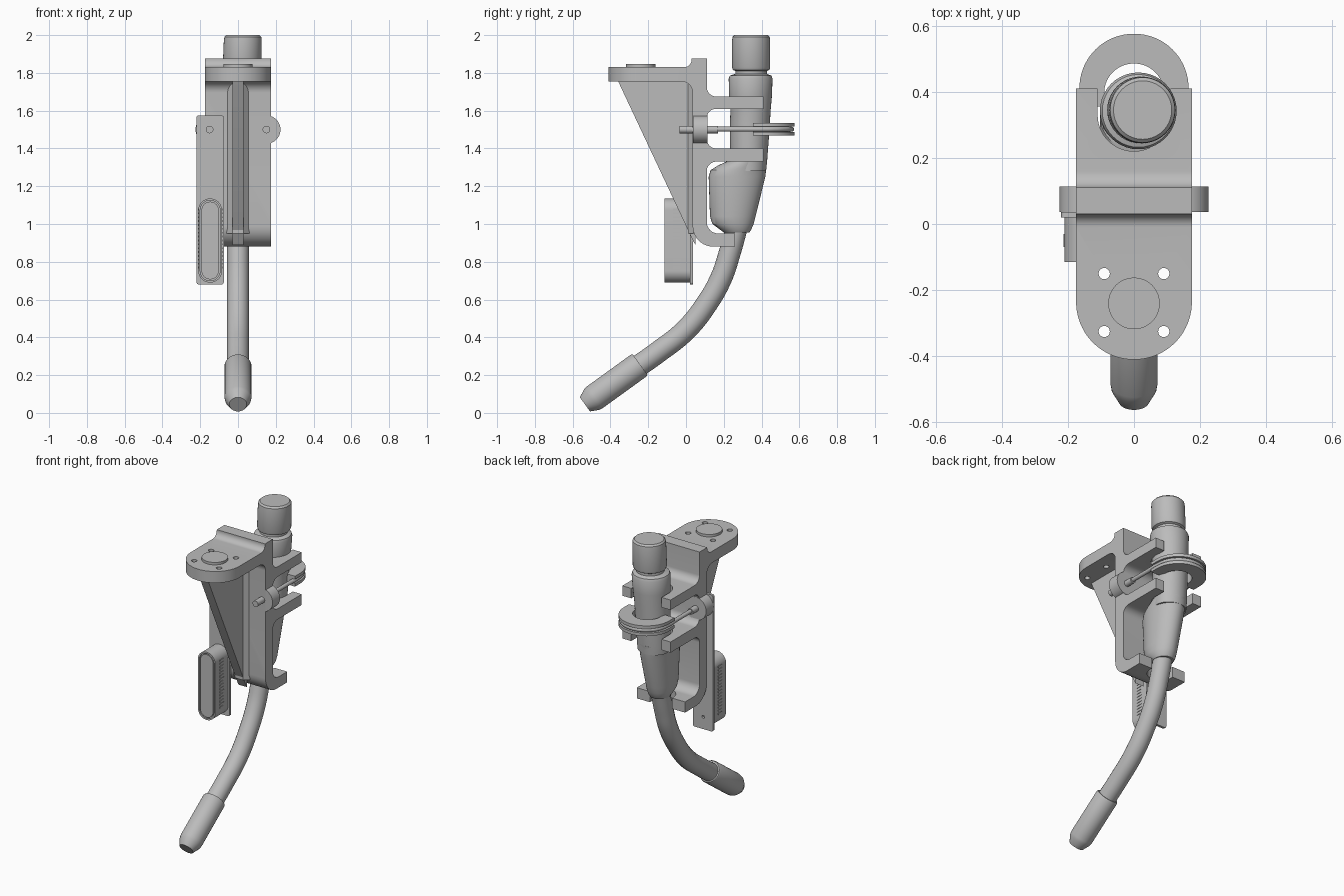
import bpy, bmesh, math
from mathutils import Vector, Matrix

if "Cube" in bpy.data.objects:
    bpy.data.objects.remove(bpy.data.objects["Cube"])

gray = bpy.data.materials.new("matte_gray")
gray.diffuse_color = (0.5, 0.5, 0.5, 1)
gray.use_nodes = True
gray.node_tree.nodes["Principled BSDF"].inputs["Base Color"].default_value = gray.diffuse_color


def finish(ob):
    ob.data.materials.clear()
    ob.data.materials.append(gray)
    bpy.ops.object.select_all(action='DESELECT')
    ob.select_set(True)
    bpy.context.view_layer.objects.active = ob
    bpy.ops.object.shade_smooth_by_angle(angle=math.radians(32))
    return ob


def from_bmesh(name, bm):
    bmesh.ops.recalc_face_normals(bm, faces=bm.faces)
    me = bpy.data.meshes.new(name)
    bm.to_mesh(me)
    bm.free()
    ob = bpy.data.objects.new(name, me)
    bpy.context.collection.objects.link(ob)
    return finish(ob)


def rounded(pts, n=10):
    """Outline whose corners may carry a fillet radius as third value."""
    out = []
    for i, p in enumerate(pts):
        c = Vector(p[:2])
        if len(p) == 2:
            out.append(c)
            continue
        a = (Vector(pts[i - 1][:2]) - c).normalized()
        b = (Vector(pts[(i + 1) % len(pts)][:2]) - c).normalized()
        half = a.angle(b) / 2
        mid = c + (a + b).normalized() * (p[2] / math.sin(half))
        s = c + a * (p[2] / math.tan(half)) - mid
        e = c + b * (p[2] / math.tan(half)) - mid
        for k in range(n + 1):
            d = s.lerp(e, k / n)
            # spherical blend keeps the arc evenly spaced
            ang = s.angle(e)
            t = k / n
            d = (s * math.sin((1 - t) * ang) + e * math.sin(t * ang)) / math.sin(ang)
            out.append(mid + d)
    return out


def prism(name, pts, axis, lo, hi, n=10):
    put = {'x': lambda u, v, w: (w, u, v), 'y': lambda u, v, w: (u, w, v),
           'z': lambda u, v, w: (u, v, w)}[axis]
    outline = rounded(pts, n)
    bm = bmesh.new()
    a, b = [[bm.verts.new(put(u, v, w)) for u, v in outline] for w in (lo, hi)]
    bm.faces.new(a)
    bm.faces.new(b)
    for i in range(len(a)):
        bm.faces.new((a[i - 1], a[i], b[i], b[i - 1]))
    return from_bmesh(name, bm)


def box_pts(u0, u1, v0, v1, r=0):
    c = [(u0, v0), (u1, v0), (u1, v1), (u0, v1)]
    return [p + (r,) for p in c] if r else c


def disc(name, u, v, r, axis, lo, hi, n=32):
    pts = [(u + r * math.cos(2 * math.pi * i / n), v + r * math.sin(2 * math.pi * i / n)) for i in range(n)]
    return prism(name, pts, axis, lo, hi)


def loft(name, rows, n=40, matrix=Matrix()):
    """Rows of z, y min, y max, x half width, x centre."""
    bm = bmesh.new()
    rings = []
    for z, y0, y1, rx, cx in rows:
        rings.append([bm.verts.new(matrix @ Vector((
            cx + rx * math.cos(2 * math.pi * i / n),
            (y0 + y1) / 2 + (y1 - y0) / 2 * math.sin(2 * math.pi * i / n), z))) for i in range(n)])
    bm.faces.new(rings[0])
    bm.faces.new(rings[-1])
    for a, b in zip(rings, rings[1:]):
        for i in range(n):
            bm.faces.new((a[i - 1], a[i], b[i], b[i - 1]))
    return from_bmesh(name, bm)


def tube(name, pts, r):
    cu = bpy.data.curves.new(name, 'CURVE')
    cu.dimensions = '3D'
    cu.bevel_depth, cu.bevel_resolution, cu.use_fill_caps, cu.resolution_u = r, 6, True, 8
    sp = cu.splines.new('BEZIER')
    sp.bezier_points.add(len(pts) - 1)
    for bp, p in zip(sp.bezier_points, pts):
        bp.co = p
        bp.handle_left_type = bp.handle_right_type = 'AUTO'
    ob = bpy.data.objects.new(name, cu)
    bpy.context.collection.objects.link(ob)
    bpy.ops.object.select_all(action='DESELECT')
    ob.select_set(True)
    bpy.context.view_layer.objects.active = ob
    bpy.ops.object.convert(target='MESH')
    return finish(bpy.context.view_layer.objects.active)


def boolean(ob, cutter, op='DIFFERENCE'):
    m = ob.modifiers.new("cut", 'BOOLEAN')
    m.object, m.operation, m.solver = cutter, op, 'EXACT'
    bpy.ops.object.select_all(action='DESELECT')
    ob.select_set(True)
    bpy.context.view_layer.objects.active = ob
    bpy.ops.object.modifier_apply(modifier=m.name)
    bpy.data.objects.remove(cutter)


# Bracket: side profile trimmed to a rounded plan, then slotted and drilled
bracket = prism("bracket", [
    (-.41, 1.755), (-.41, 1.83), (.03, 1.83, .04), (.03, 1.875), (.11, 1.875),
    (.11, 1.675, .05), (.41, 1.675), (.41, 1.61), (.11, 1.61, .05),
    (.11, 1.40, .05), (.41, 1.40), (.41, 1.33), (.11, 1.33, .05),
    (.11, .95, .06), (.26, .95), (.26, .88), (.035, .88, .11), (.035, 1.755, .06)],
    'x', -.175, .175)
boolean(bracket, prism("plan", [(-.175, -.41, .1745), (.175, -.41, .1745), (.175, .6), (-.175, .6)],
                       'z', .5, 2.2, 20), 'INTERSECT')
boolean(bracket, prism("arm_slot", [(-.11, .22, .1095), (.11, .22, .1095), (.11, .7), (-.11, .7)],
                       'z', 1.25, 1.72, 12))
boolean(bracket, prism("foot_slot", [(-.08, .165, .0795), (.08, .165, .0795), (.08, .7), (-.08, .7)],
                       'z', .8, 1.0, 12))
for sx in (-.09, .09):
    for y in (-.325, -.15):
        boolean(bracket, disc("bolt_hole", sx, y, .017, 'z', 1.7, 1.9, 20))
finish(bracket)
disc("flange_boss", 0, -.24, .078, 'z', 1.82, 1.846, 48)

# Triangular web with flared root
prism("gusset", [(-.36, 1.757), (.05, 1.757), (.05, .89), (.04, .905)], 'x', -.03, .03)
prism("gusset_root", [(-.06, .04), (-.03, .01), (.03, .01), (.06, .04)], 'z', .95, 1.74)

# Side lugs with clamp bolts
for side, s in (("left", -1), ("right", 1)):
    disc(side + "_lug", s * .15, 1.5, .075, 'y', .037, .113, 40)
    disc(side + "_bolt", s * .15, 1.5, .02, 'y', -.035, .17, 20)

# U clamp: two flanges, a recessed core and the rod in its groove
def clamp_layer(name, w, z0, z1):
    prism(name, [(-w, .355), (-w, .41 + w, w - .001), (w, .41 + w, w - .001), (w, .355),
                 (.09, .355), (.09, .485, .089), (-.09, .485, .089), (-.09, .355)], 'z', z0, z1, 18)

clamp_layer("clamp_lower_flange", .165, 1.468, 1.488)
clamp_layer("clamp_core", .142, 1.486, 1.518)
clamp_layer("clamp_upper_flange", .165, 1.516, 1.536)
arc = [(.149 * math.cos(math.pi * i / 8), .41 + .149 * math.sin(math.pi * i / 8), 1.502) for i in range(9)]
tube("clamp_rod", [(.149, .15, 1.502), (.149, .3, 1.502)] + arc + [(-.149, .3, 1.502), (-.149, .15, 1.502)], .013)

# Side plate with a small hole
plate = prism("side_plate", box_pts(-.22, -.075, .68, 1.575, .012), 'y', .02, .036, 4)
boolean(plate, disc("plate_hole", -.15, .76, .01, 'y', 0, .06, 16))
finish(plate)

# Rounded pod with raised rim, inset panel and grip ribs
pod = prism("pod", box_pts(-.21, -.085, .69, 1.135, .062), 'y', -.115, .022, 14)
boolean(pod, prism("pod_groove", box_pts(-.2, -.095, .70, 1.125, .052), 'y', -.2, -.106, 14))
finish(pod)
prism("pod_panel", box_pts(-.193, -.102, .707, 1.118, .045), 'y', -.114, -.1, 14)
for i in range(16):
    z = .765 + i * .0205
    prism("pod_rib", box_pts(-.213, -.082, z, z + .009), 'y', -.07, -.03)

# Torch body: handle, barrel, neck and cap
loft("handle", [(.955, .20, .335, .06, 0), (.97, .18, .345, .07, 0), (1.0, .14, .358, .08, 0),
                (1.04, .127, .368, .085, 0), (1.25, .12, .42, .1, 0), (1.285, .13, .424, .102, 0),
                (1.31, .17, .427, .103, 0), (1.335, .225, .43, .103, 0)])
loft("barrel", [(1.28, .24, .424, .1, 0), (1.34, .235, .43, .103, 0), (1.5, .232, .442, .105, .004),
                (1.6, .235, .448, .106, .007), (1.68, .228, .455, .112, .01), (1.77, .226, .458, .116, .013),
                (1.785, .232, .452, .11, .014), (1.795, .262, .43, .084, .017), (1.81, .262, .43, .084, .018),
                (1.816, .248, .442, .097, .02), (1.83, .243, .446, .102, .021), (1.97, .244, .445, .1, .025),
                (1.99, .246, .443, .098, .026), (2.0, .256, .433, .088, .026)])

# Curved neck tube
tube("neck_tube", [(0, .268, .98), (0, .232, .85), (0, .187, .716), (0, .11, .578),
                   (0, 0, .44), (0, -.15, .32), (0, -.30, .215)], .058)

# Nozzle aligned with the tube end
tip, back = Vector((0, -.535, .045)), Vector((0, -.243, .256))
d = back - tip
L = d.length
m = Matrix.Translation(tip) @ d.to_track_quat('Z', 'Y').to_matrix().to_4x4()
loft("nozzle", [(z, -r, r, r, 0) for z, r in
                ((0, .046), (.008, .05), (.045, .068), (.065, .071), (L - .01, .071), (L, .066))], 40, m)
